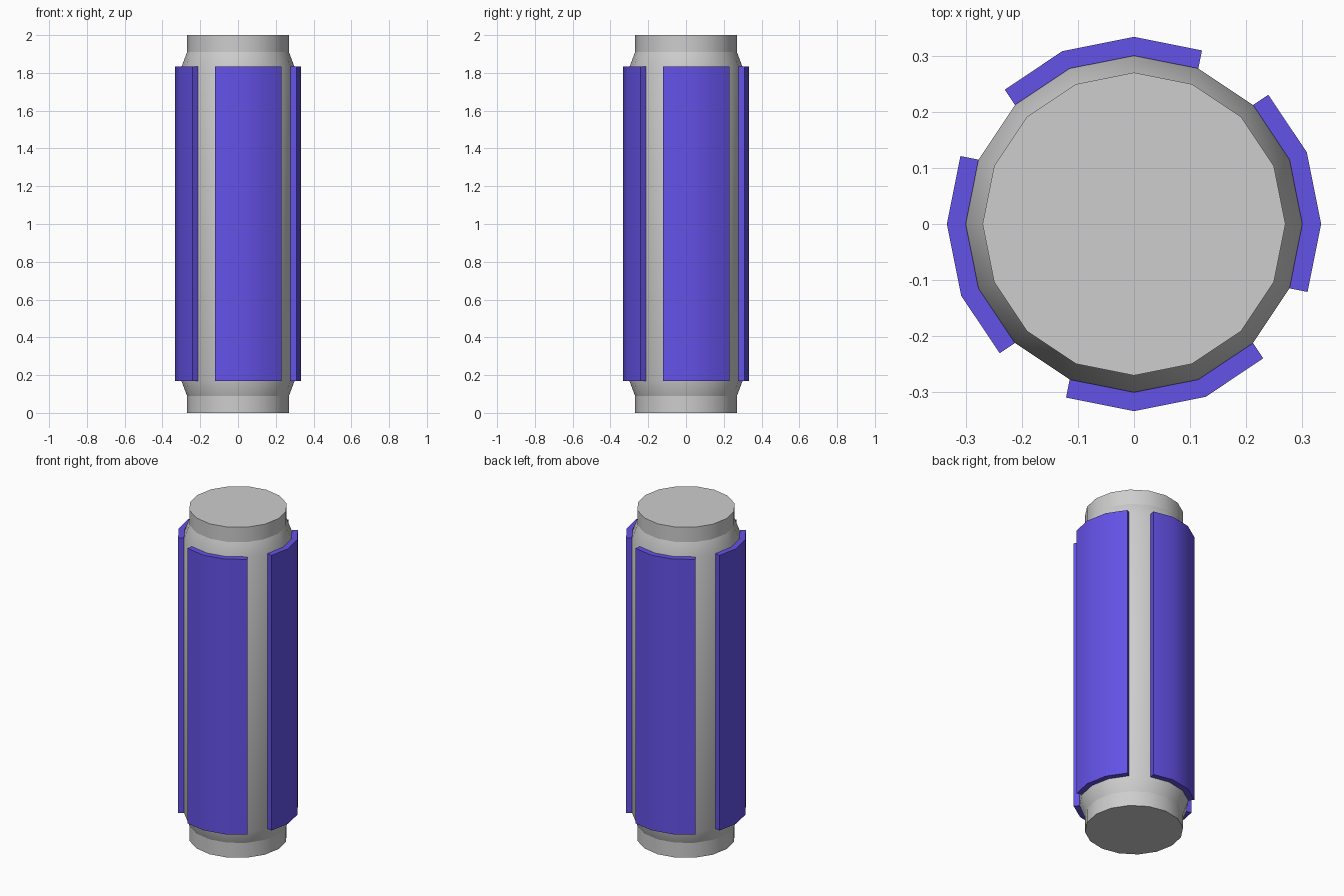
import bpy, bmesh, math

cube = bpy.data.objects.get("Cube")
if cube:
    bpy.data.objects.remove(cube)

SIDES = 16
STEP = 2 * math.pi / SIDES


def make_material(name, color):
    mat = bpy.data.materials.new(name)
    mat.use_nodes = True
    mat.diffuse_color = color
    mat.node_tree.nodes["Principled BSDF"].inputs["Base Color"].default_value = color
    return mat


def point(radius, index, z):
    return (radius * math.cos(index * STEP), radius * math.sin(index * STEP), z)


def add_object(name, bm, mat):
    mesh = bpy.data.meshes.new(name)
    bm.to_mesh(mesh)
    bm.free()
    mesh.materials.append(mat)
    obj = bpy.data.objects.new(name, mesh)
    bpy.context.collection.objects.link(obj)
    return obj


grey = make_material("light grey", (0.61, 0.61, 0.61, 1))
violet = make_material("violet", (0.127, 0.084, 0.8, 1))

# Core: cylinder with a narrower neck at both ends
profile = [(0.27, 0), (0.27, 0.09), (0.3, 0.17), (0.3, 1.83), (0.27, 1.91), (0.27, 2)]
bm = bmesh.new()
rings = [[bm.verts.new(point(r, i, z)) for i in range(SIDES)] for r, z in profile]
for low, high in zip(rings, rings[1:]):
    for i in range(SIDES):
        j = (i + 1) % SIDES
        bm.faces.new((low[i], low[j], high[j], high[i])).smooth = True
bm.faces.new(rings[0][::-1])
bm.faces.new(rings[-1])
# Crisp creases at the caps and where the necks begin
for k in (0, 1, 4, 5):
    for i in range(SIDES):
        bm.edges.get((rings[k][i], rings[k][(i + 1) % SIDES])).smooth = False
add_object("core_cylinder", bm, grey)

# Four curved plates, each covering three sides of the core
for name, start in (("right_plate", 7), ("front_plate", 11), ("left_plate", 15), ("back_plate", 3)):
    bm = bmesh.new()
    columns = [[bm.verts.new(point(0.3, start + i, z)) for z in (0.17, 1.835)] for i in range(4)]
    for a, b in zip(columns, columns[1:]):
        bm.faces.new((a[0], b[0], b[1], a[1]))
    plate = add_object(name, bm, violet)
    solid = plate.modifiers.new("thickness", "SOLIDIFY")
    solid.thickness = 0.033
    solid.offset = 1
    solid.use_even_offset = True
    bpy.ops.object.select_all(action="DESELECT")
    plate.select_set(True)
    bpy.context.view_layer.objects.active = plate
    bpy.ops.object.modifier_apply(modifier=solid.name)
    bpy.ops.object.shade_smooth_by_angle(angle=math.radians(30))
